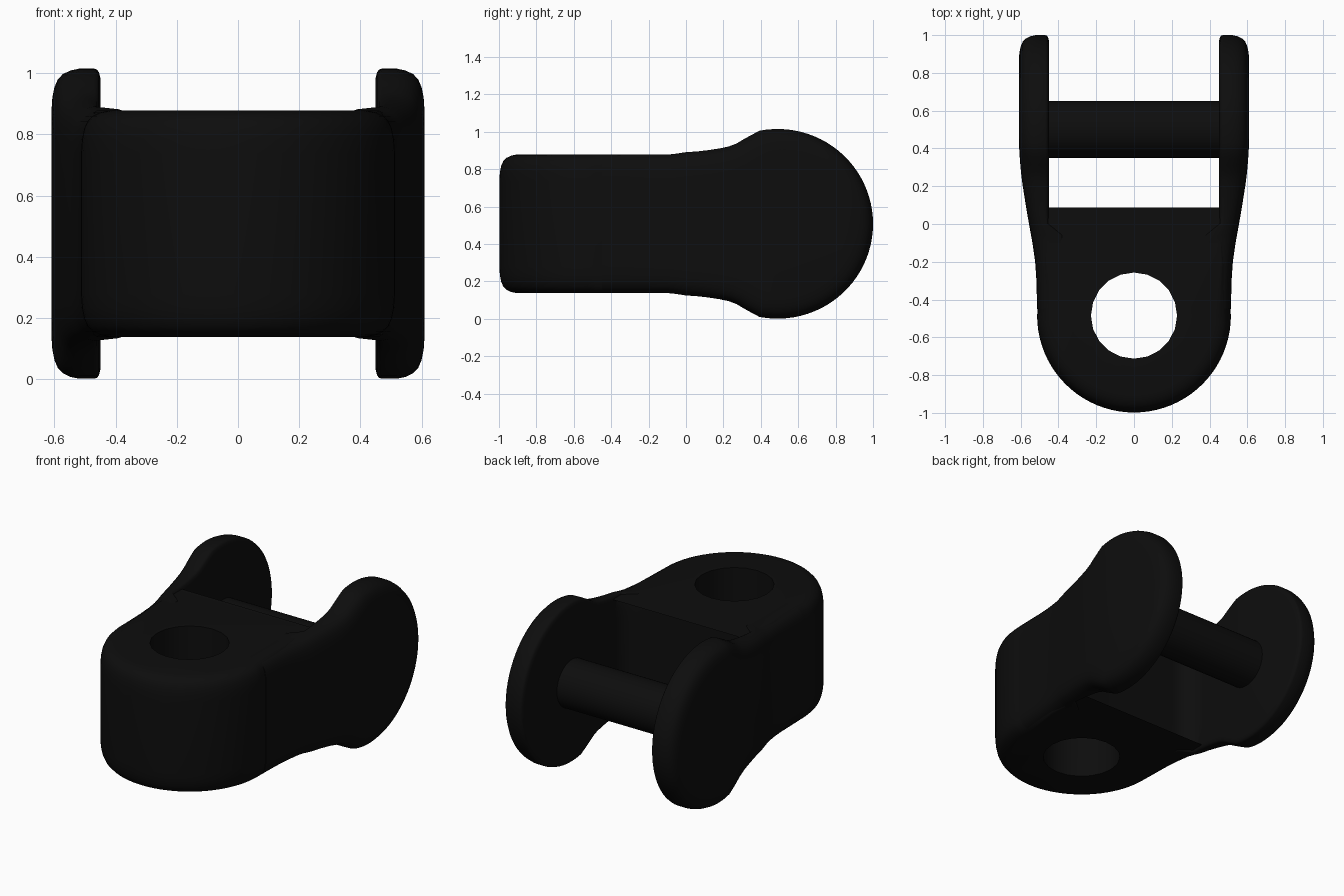
import bpy, bmesh, math
from mathutils import Vector

if "Cube" in bpy.data.objects:
    bpy.data.objects.remove(bpy.data.objects["Cube"])

MID = 0.508      # height of the centre plane
HALF = 0.37      # half height of the block
# rounded edge: (drop across the edge, inset from the side wall)
ROUND = [(0, .09), (.006, .062), (.018, .037), (.035, .021), (.06, .010), (.095, .003), (.14, 0)]

black = bpy.data.materials.new("black")
black.diffuse_color = (0.004, 0.004, 0.004, 1)
black.use_nodes = True
black.node_tree.nodes["Principled BSDF"].inputs["Base Color"].default_value = black.diffuse_color


def make(name, bm):
    bmesh.ops.remove_doubles(bm, verts=bm.verts, dist=1e-5)
    bmesh.ops.recalc_face_normals(bm, faces=bm.faces)
    me = bpy.data.meshes.new(name)
    bm.to_mesh(me)
    bm.free()
    ob = bpy.data.objects.new(name, me)
    bpy.context.collection.objects.link(ob)
    me.materials.append(black)
    return ob


def smooth(ob):
    bpy.ops.object.select_all(action='DESELECT')
    bpy.context.view_layer.objects.active = ob
    ob.select_set(True)
    bpy.ops.object.shade_smooth_by_angle(angle=math.radians(38))


def normals(pts, closed):
    """Right-hand normals of a 2D path."""
    out, n = [], len(pts)
    for i in range(n):
        a = pts[i - 1] if closed or i else pts[i]
        b = pts[(i + 1) % n] if closed or i < n - 1 else pts[i]
        t = Vector((b[0] - a[0], b[1] - a[1])).normalized()
        out.append(Vector((t.y, -t.x)))
    return out


def bridge(bm, loops):
    for a, b in zip(loops, loops[1:]):
        for i in range(len(a)):
            j = (i + 1) % len(a)
            bm.faces.new((a[i], a[j], b[j], b[i]))


def interp(table, y):
    """Smoothly blended lookup."""
    if y <= table[0][0]:
        return table[0][1]
    for (y0, v0), (y1, v1) in zip(table, table[1:]):
        if y <= y1:
            return v0 + (v1 - v0) * (y - y0) / (y1 - y0)
    return table[-1][1]


def cylinder(name, radius, depth, sides, loc, rot):
    bm = bmesh.new()
    bmesh.ops.create_cone(bm, cap_ends=True, segments=sides, radius1=radius,
                          radius2=radius, depth=depth)
    ob = make(name, bm)
    ob.location, ob.rotation_euler = loc, rot
    return ob


# --- Block: round-nosed plan with concave fillets at the rear ---
half = []
for i in range(21):
    a = math.radians(-90 + 90 * i / 20)
    half.append((.513 * math.cos(a), -.485 + .513 * math.sin(a)))
half += [(.485, -.2), (.475, .09)]
for i in range(9):
    a = math.radians(-90 * i / 8)
    half.append((.33 + .12 * math.cos(a), .09 + .12 * math.sin(a)))
plan = half + [(-x, y) for x, y in reversed(half[1:])]
nor = normals(plan, True)
bm = bmesh.new()
levels = [(-(HALF - d), e) for d, e in ROUND] + [(HALF - d, e) for d, e in reversed(ROUND)]
loops = []
for z, e in levels:
    loop = []
    for (x, y), n in zip(plan, nor):
        k = e if y < -.3 else e * .25
        loop.append(bm.verts.new((x - n.x * k, y - n.y * k, MID + z)))
    loops.append(loop)
bridge(bm, loops)
bm.faces.new(loops[0])
bm.faces.new(loops[-1])
block = make("block", bm)

# vertical hole through the block
cutter = cylinder("hole_cutter", .228, 2, 20, (0, -.485, MID), (0, 0, 0))
cutter.hide_render = True
mod = block.modifiers.new("hole", 'BOOLEAN')
mod.object, mod.solver = cutter, 'EXACT'
bpy.context.view_layer.objects.active = block
bpy.ops.object.modifier_apply(modifier="hole")
bpy.data.objects.remove(cutter)
smooth(block)

# --- Arms: round-ended plates that flare outwards ---
WIDTH = [(-.45, .513), (-.35, .514), (-.25, .519), (-.17, .526), (-.08, .541), (0, .556),
         (.1, .573), (.2, .589), (.28, .599), (.36, .606), (.45, .61)]
edge = [(-.45, .37), (-.3, .37), (-.2, .37), (-.1, .37), (-.06, .374), (0, .383), (.06, .387),
        (.12, .394), (.18, .403), (.23, .414), (.27, .429), (.31, .453), (.35, .475)]
for i in range(25):
    a = math.radians(101 - 101 * i / 24)
    edge.append((.49 + .51 * math.cos(a), .507 * math.sin(a)))
edge_n = [-n for n in normals(edge, False)]
edge_n[-1] = Vector((1, 0))
INNER = [(.03, .45), (.011, .455), (.003, .461), (0, .47)]


def make_arm(name, side):
    bm = bmesh.new()
    loops = []
    for d, x, e in [(d, x, None) for d, x in INNER] + [(d, None, e) for d, e in ROUND]:
        top = []
        for (y, h), n in zip(edge, edge_n):
            py, pz = y - n.x * d, max(h - n.y * d, 0)
            if e is None:
                px = x - (.08 if y < -.05 else 0)   # run into the block
            else:
                px = max(interp(WIDTH, py) - e, .47 - (.08 if y < -.05 else 0))
            top.append((px * side, py, pz))
        pts = top + [(px, py, -pz) for px, py, pz in reversed(top[:-1])]
        loops.append([bm.verts.new((px, py, MID + pz)) for px, py, pz in pts])
    bridge(bm, loops)
    # side faces as strips between upper and lower edges
    for loop in (loops[0], loops[-1]):
        n = len(loop)
        for i in range(n // 2):
            a, b, c, d = loop[i], loop[i + 1], loop[n - 2 - i], loop[n - 1 - i]
            bm.faces.new((a, b, d) if b is c else (a, b, c, d))
    smooth(make(name, bm))


make_arm("right_arm", 1)
make_arm("left_arm", -1)

# --- Cross pin between the arms ---
smooth(cylinder("cross_pin", .15, .96, 32, (0, .5, MID), (0, math.pi / 2, 0)))
